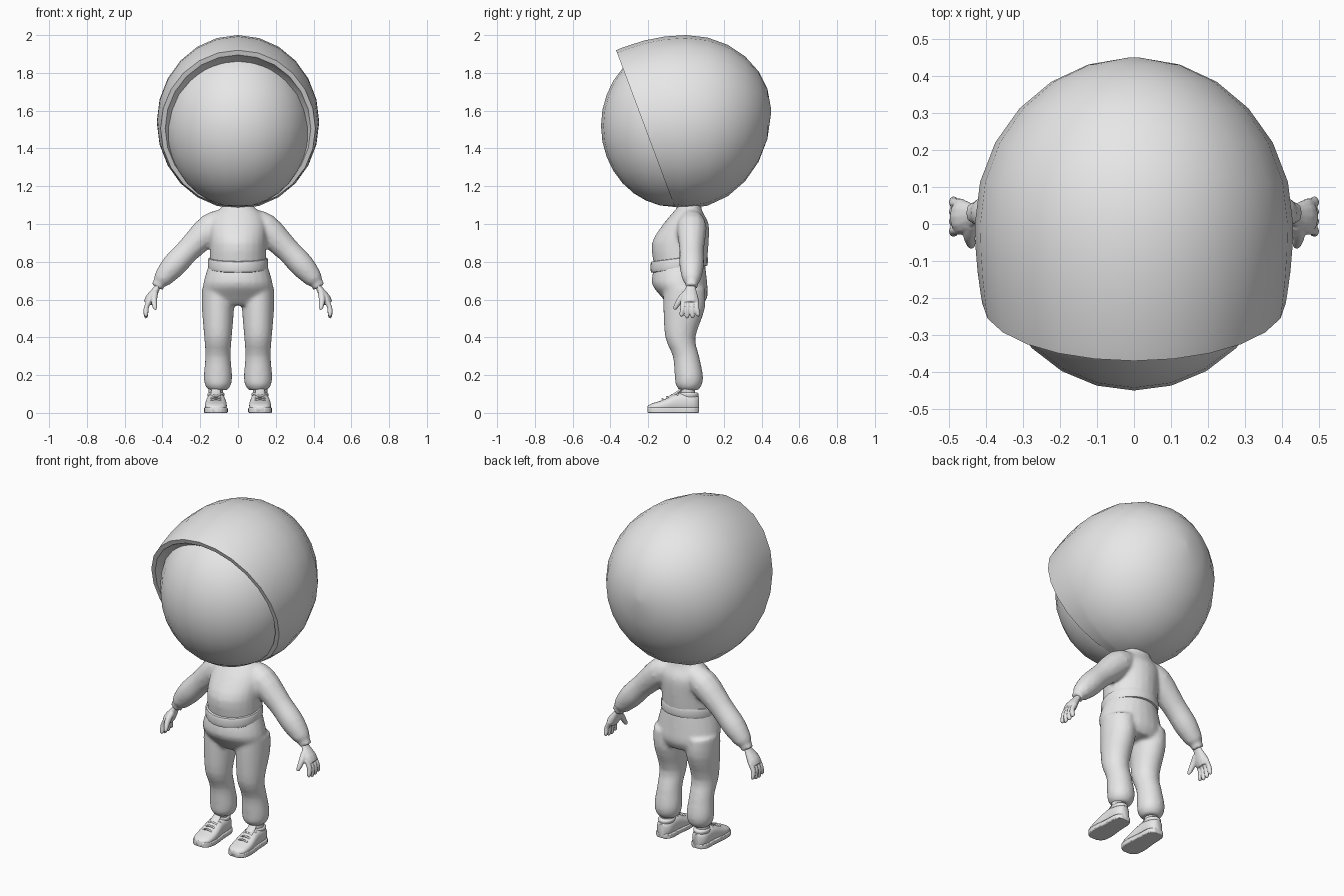
import bpy, bmesh, math
from mathutils import Vector, Matrix

old = bpy.data.objects.get("Cube")
if old:
    bpy.data.objects.remove(old, do_unlink=True)

grey = bpy.data.materials.new("plain_grey")
grey.use_nodes = True
grey.diffuse_color = (.8, .8, .8, 1)
grey.node_tree.nodes["Principled BSDF"].inputs["Base Color"].default_value = grey.diffuse_color


def spline(points, steps=3):
    """Smooth curve through tuples of any length."""
    result = []
    last = len(points) - 1
    for i in range(last):
        before, start = points[max(i - 1, 0)], points[i]
        end, after = points[i + 1], points[min(i + 2, last)]
        for k in range(steps):
            t = k / steps
            row = []
            for a, b, c, d in zip(before, start, end, after):
                bend = (c - a) * t + (2 * a - 5 * b + 4 * c - d) * t ** 2
                row.append(b + (bend + (3 * b - a - 3 * c + d) * t ** 3) / 2)
            result.append(row)
    return result + [points[-1]]


def loft(bm, rings, sides=24, power=1):
    """Skin closed rings given as (centre, u axis, v axis)."""
    loops = []
    for centre, u, v in rings:
        loop = []
        for i in range(sides):
            angle = math.tau * i / sides
            c, s = math.cos(angle), math.sin(angle)
            c = math.copysign(abs(c) ** power, c)
            s = math.copysign(abs(s) ** power, s)
            loop.append(bm.verts.new(Vector(centre) + Vector(u) * c + Vector(v) * s))
        loops.append(loop)
    for lower, upper in zip(loops, loops[1:]):
        for i in range(sides):
            j = (i + 1) % sides
            bm.faces.new((lower[i], lower[j], upper[j], upper[i]))
    bm.faces.new(loops[0])
    bm.faces.new(loops[-1])


def stack(bm, rows, x=0):
    """Horizontal rings from (z, y, half width, half depth)."""
    loft(bm, [((x, y, z), (w, 0, 0), (0, d, 0)) for z, y, w, d in spline(rows)])


def tube(bm, path, side=(0, 1, 0), flat=1):
    """Round limb along a smooth path of (x, y, z, radius)."""
    path = spline(path)
    points = [Vector(p[:3]) for p in path]
    rings = []
    for i, point in enumerate(points):
        ahead = points[min(i + 1, len(points) - 1)]
        along = (ahead - points[max(i - 1, 0)]).normalized()
        u = along.cross(Vector(side)).normalized()
        radius = path[i][3]
        rings.append((point, u * radius * flat, along.cross(u) * radius))
    loft(bm, rings, sides=12)


def finish(name, bm, mirror=False, voxel=0, smooth=0):
    """Turn the mesh into a shaded object, optionally mirrored and blended."""
    bmesh.ops.recalc_face_normals(bm, faces=bm.faces)
    mesh = bpy.data.meshes.new(name)
    bm.to_mesh(mesh)
    bm.free()
    mesh.materials.append(grey)
    ob = bpy.data.objects.new(name, mesh)
    bpy.context.collection.objects.link(ob)
    bpy.ops.object.select_all(action='DESELECT')
    ob.select_set(True)
    bpy.context.view_layer.objects.active = ob
    bpy.ops.object.shade_smooth_by_angle(angle=math.radians(50))
    if mirror:
        ob.modifiers.new("mirror", 'MIRROR')
    if voxel:
        blend = ob.modifiers.new("blend", 'REMESH')
        blend.mode, blend.voxel_size, blend.use_smooth_shade = 'VOXEL', voxel, True
        soften = ob.modifiers.new("soften", 'SMOOTH')
        soften.factor, soften.iterations = .5, smooth
    return ob


# Face ball
bm = bmesh.new()
place = Matrix.LocRotScale(Vector((0, -.06, 1.52)), None, Vector((.39, .39, .43)))
bmesh.ops.create_uvsphere(bm, u_segments=24, v_segments=16, radius=1, matrix=place)
finish("head", bm)

# Hood: rings spanning a top point and a bottom point, from the rim to the back
def hood_ring(top, bottom, width, scale=1, shift=0):
    top, bottom = Vector((0, *top)), Vector((0, *bottom))
    centre = (top + bottom) / 2 + Vector((0, shift, 0))
    return centre, (width * scale, 0, 0), (top - bottom) / 2 * scale


rim = (-.37, 1.92), (-.06, 1.09), .41
rings = [hood_ring(*rim, scale=.75, shift=.1), hood_ring(*rim, scale=.91, shift=.03),
         hood_ring(*rim, scale=.94), hood_ring(*rim)]
for s in (.9, .6, .3):
    rings.append(hood_ring((-.37 * s, 2 - .08 * s * s), (-.06 * s, 1.08 + .01 * s),
                           .43 - .02 * s * s))
BACK_STEPS = 6
for k in range(BACK_STEPS + 1):
    angle = math.radians(88) * k / BACK_STEPS
    y, c = .45 * math.sin(angle), math.cos(angle)
    rings.append(hood_ring((y, 1.6 + .4 * c), (y, 1.6 - .52 * c), .43 * c))
bm = bmesh.new()
loft(bm, rings)
finish("hood", bm)

# Sweater: torso and both sleeves blended together
bm = bmesh.new()
stack(bm, [(.78, -.03, .15, .14), (.9, -.03, .15, .15), (1, 0, .15, .12),
           (1.06, .01, .12, .08), (1.1, .02, .08, .06), (1.16, .03, .09, .06)])
sleeve = [(.06, 1.02, .06), (.14, .98, .08), (.26, .865, .066), (.34, .78, .066),
          (.4, .71, .05), (.415, .69, .035), (.43, .665, .036)]
for s in (1, -1):
    tube(bm, [(s * x, .03, z, r) for x, z, r in sleeve])
finish("sweater", bm, voxel=.01, smooth=8)

# Hem band, tilted higher at the back
bm = bmesh.new()
HEM = 8
rings = []
for k in range(HEM + 1):
    angle = math.pi * k / HEM
    bulge = .01 * math.sin(angle) ** .5
    rings.append(((0, -.036, .79 - .03 * math.cos(angle)), (.15 + bulge, 0, 0),
                  (0, .142 + bulge, .018)))
loft(bm, rings)
finish("waist_band", bm)

# Trousers: hips and both legs blended together
bm = bmesh.new()
stack(bm, [(.8, -.03, .15, .13), (.69, -.035, .183, .147), (.62, -.01, .183, .125),
           (.57, 0, .16, .09)])
for s in (1, -1):
    stack(bm, [(.66, -.01, .085, .11), (.55, -.01, .085, .11), (.4, -.03, .073, .08),
               (.3, 0, .067, .07), (.2, .015, .075, .075), (.15, .015, .07, .07),
               (.12, .015, .05, .05)], x=s * .106)
finish("trousers", bm, voxel=.01, smooth=8)

# Hands: palm, four fingers and thumb blended together
bm = bmesh.new()
tube(bm, [(.415, .025, .69, .026), (.43, .025, .66, .028), (.46, .02, .61, .046),
          (.475, .02, .58, .044)], flat=.6)
for i in range(4):
    offset = (i - 1.5) * .024
    tip = .5 + .008 * abs(i - 1.4)
    base, end = .02 + offset, .02 + offset * 1.2
    tube(bm, [(.465, base, .6, .013), (.485, base, .56, .0135),
              (.487, end, tip + .01, .012), (.483, end, tip, .006)])
tube(bm, [(.44, 0, .635, .018), (.445, -.03, .6, .017), (.44, -.055, .56, .012),
          (.437, -.06, .546, .006)], side=(1, 0, 0))
finish("hands", bm, mirror=True, voxel=.004, smooth=3)

# Ankles
FOOT_X = .117
bm = bmesh.new()
stack(bm, [(.05, .01, .036, .036), (.15, .01, .04, .04)], x=FOOT_X)
finish("ankles", bm, mirror=True)

# Shoes: sections from toe to heel (y, half width, top height)
shoe = spline([(-.205, .02, .04), (-.18, .05, .055), (-.12, .058, .074),
               (-.04, .05, .11), (.04, .045, .103), (.07, .02, .09)])
bm = bmesh.new()
loft(bm, [((FOOT_X, y, h / 2), (w, 0, 0), (0, 0, h / 2 - .005)) for y, w, h in shoe],
     power=.75)
finish("shoes", bm, mirror=True)

# Soles: the shoe outline as a rounded slab
bm = bmesh.new()
outline = [(w + .005, y) for y, w, h in shoe]
outline += [(-x, y) for x, y in reversed(outline)]
face = bm.faces.new([bm.verts.new((FOOT_X + x, y, 0)) for x, y in outline])
raised = bmesh.ops.extrude_face_region(bm, geom=[face])["geom"]
bmesh.ops.translate(bm, vec=(0, 0, .028),
                    verts=[v for v in raised if isinstance(v, bmesh.types.BMVert)])
soles = finish("soles", bm, mirror=True)
bevel = soles.modifiers.new("round", 'BEVEL')
bevel.width, bevel.segments = .005, 2

# Tongues
bm = bmesh.new()
tube(bm, [(FOOT_X, -.09, .08, .024), (FOOT_X, -.045, .106, .026),
          (FOOT_X, -.025, .126, .022)], side=(1, 0, 0), flat=.35)
finish("tongues", bm, mirror=True)

# Laces
bm = bmesh.new()
for k in range(4):
    y, z = -.05 - .025 * k, .107 - .011 * k
    tube(bm, [(FOOT_X + .018 * i, y + .002 * i * i, z - .004 * i * i, .005)
              for i in range(-2, 3)])
finish("laces", bm, mirror=True)

# Padded shoe collars
bm = bmesh.new()
stack(bm, [(.085, .015, .042, .05), (.1, .015, .045, .052), (.108, .015, .038, .045)],
      x=FOOT_X)
finish("shoe_collars", bm, mirror=True)
